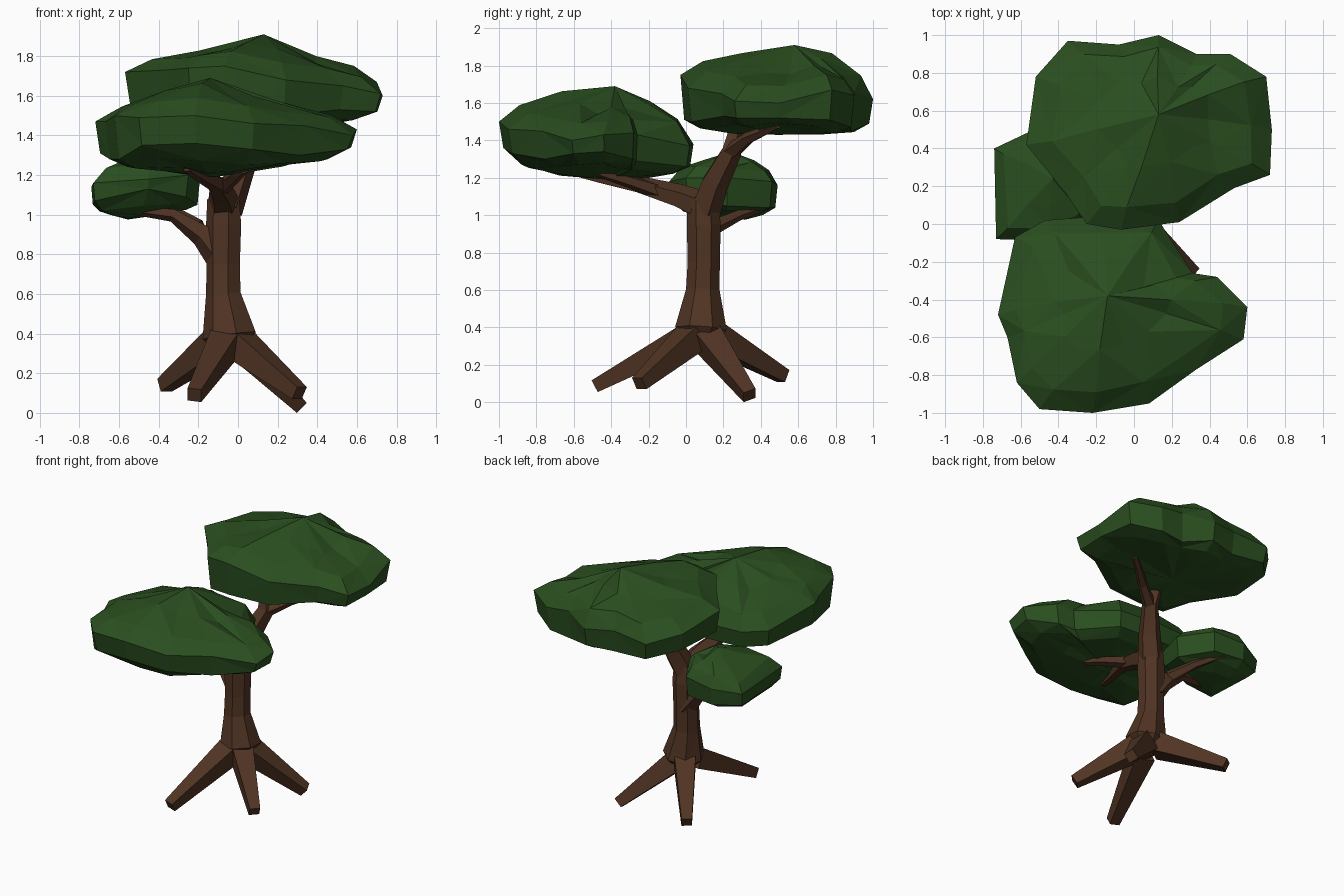
import bpy, math, random
from mathutils import Vector

random.seed(4)


def material(name, color):
    m = bpy.data.materials.new(name)
    m.diffuse_color = (*color, 1)
    return m


BARK = material("brown bark", (0.08, 0.034, 0.017))
LEAF = material("green leaves", (0.023, 0.077, 0.014))


def make_object(name, verts, faces, mat):
    me = bpy.data.meshes.new(name)
    me.from_pydata([tuple(v) for v in verts], [], faces)
    me.materials.append(mat)
    me.validate()
    ob = bpy.data.objects.new(name, me)
    bpy.context.collection.objects.link(ob)
    return ob


def loft(rings, start, end):
    """Join equal rings; start/end are optional pole points (None = flat cap)."""
    n = len(rings[0])
    verts = [v for r in rings for v in r]
    faces = []
    for k in range(len(rings) - 1):
        for i in range(n):
            j = (i + 1) % n
            a, b, c, d = k*n + i, k*n + j, k*n + n + j, k*n + n + i
            faces += [(a, b, c), (a, c, d)] if (i + k) % 2 else [(a, b, d), (b, c, d)]
    last = (len(rings) - 1) * n
    if start is None:
        faces += [tuple(reversed(range(n))), tuple(range(last, last + n))]
    else:
        p = len(verts)
        verts += [start, end]
        for i in range(n):
            j = (i + 1) % n
            faces += [(j, i, p), (last + i, last + j, p + 1)]
    return verts, faces


def limb(name, path, sides=5, turn=0.0):
    """Tapered tube along (x, y, z, radius) points."""
    pts = [Vector(p[:3]) for p in path]
    total = pts[-1] - pts[0]
    axis = min(range(3), key=lambda i: abs(total[i]))
    ref = Vector([float(i == axis) for i in range(3)])
    rings = []
    for i, p in enumerate(pts):
        t = (pts[min(i + 1, len(pts) - 1)] - pts[max(i - 1, 0)]).normalized()
        u = t.cross(ref).normalized()
        w = t.cross(u)
        r = path[i][3]
        rings.append([p + r * (math.cos(a) * u + math.sin(a) * w)
                      for a in (turn + math.tau * s / sides for s in range(sides))])
    return make_object(name, *loft(rings, None, None), BARK)


def canopy(name, rim, bottom, peak):
    """Faceted leaf clump; rim points are (x, y, low z, high z), counter-clockwise."""
    bottom, peak = Vector(bottom), Vector(peak)

    def ring(pole, scale, rise, col, jit):
        out = []
        for p in rim:
            q = pole.lerp(Vector((p[0], p[1], p[col])), scale)
            # the left and right shoulders slope more than the front and back
            side = Vector((p[0] - pole.x, p[1] - pole.y)).normalized()
            slope = 1 - 0.38 * abs(side.x)
            q.z = p[col] + (pole.z - p[col]) * rise * slope
            q += Vector([random.uniform(-jit, jit) for _ in range(3)])
            out.append(q)
        return out

    rings = [ring(bottom, 0.45, 0.95, 2, 0.012),
             ring(bottom, 0.78, 0.6, 2, 0.012),
             ring(bottom, 0.96, 0.0, 2, 0.0),
             ring(peak, 1.0, 0.0, 3, 0.0),
             ring(peak, 0.82, 0.47, 3, 0.013),
             ring(peak, 0.45, 0.82, 3, 0.015)]
    return make_object(name, *loft(rings, bottom, peak), LEAF)


# Trunk
limb("trunk", [(-0.03, 0.07, 0.29, 0.05), (-0.038, 0.08, 0.39, 0.142),
               (-0.07, 0.09, 0.6, 0.092), (-0.07, 0.095, 0.75, 0.088),
               (-0.068, 0.095, 0.95, 0.093), (-0.07, 0.09, 1.08, 0.085)], 7)

# Four splayed roots with square ends
for i, (x, y, z) in enumerate([(-0.22, -0.48, 0.09), (0.31, -0.25, 0.1),
                               (0.31, 0.34, 0.037), (-0.37, 0.52, 0.14)]):
    c = Vector((-0.045, 0.08, 0.39))
    d = Vector((x, y, z)) - c
    a = c + d * 0.14
    limb(f"root_{i + 1}", [(*a, 0.1), (x, y, z, 0.05)], 4, math.pi / 4)

# Front branch and its fork
limb("front_branch", [(-0.07, 0.11, 1.04, 0.085), (-0.08, -0.04, 1.1, 0.068),
                      (-0.11, -0.25, 1.16, 0.048), (-0.19, -0.45, 1.2, 0.036),
                      (-0.26, -0.63, 1.24, 0.025)])
limb("front_twig", [(-0.09, -0.15, 1.13, 0.045), (-0.03, -0.3, 1.18, 0.035),
                    (0.03, -0.47, 1.23, 0.025)])

# Back branch and its fork
limb("back_branch", [(-0.06, 0.1, 1.03, 0.088), (-0.01, 0.15, 1.17, 0.078),
                     (0.06, 0.24, 1.34, 0.058), (0.03, 0.27, 1.47, 0.042)])
limb("back_twig", [(0.05, 0.23, 1.33, 0.05), (0.2, 0.33, 1.41, 0.034),
                   (0.4, 0.49, 1.48, 0.02)])

# Left branch and its fork
limb("left_branch", [(-0.07, 0.1, 0.77, 0.085), (-0.18, 0.11, 0.9, 0.062),
                     (-0.33, 0.1, 1.0, 0.036), (-0.62, 0.06, 1.035, 0.018)])
limb("left_twig", [(-0.2, 0.13, 0.93, 0.046), (-0.3, 0.28, 1.0, 0.03),
                   (-0.42, 0.44, 1.05, 0.02)])

# Leaf clumps
canopy("back_canopy", [
    (-0.57, 0.42, 1.56, 1.72), (-0.36, 0.16, 1.54, 1.73), (-0.25, 0.0, 1.5, 1.74),
    (-0.07, -0.03, 1.51, 1.75), (0.24, 0.01, 1.5, 1.68), (0.53, 0.19, 1.53, 1.65),
    (0.72, 0.26, 1.52, 1.61), (0.73, 0.5, 1.52, 1.6), (0.70, 0.78, 1.51, 1.67),
    (0.51, 0.90, 1.47, 1.64), (0.33, 0.90, 1.45, 1.66), (0.13, 1.0, 1.49, 1.62),
    (-0.08, 0.95, 1.48, 1.64), (-0.35, 0.97, 1.5, 1.62), (-0.52, 0.78, 1.54, 1.67)],
    (0.06, 0.48, 1.43), (0.13, 0.58, 1.91))

canopy("front_canopy", [
    (-0.63, -0.07, 1.28, 1.4), (-0.47, 0.02, 1.26, 1.38), (-0.2, 0.04, 1.26, 1.38),
    (0.13, 0.02, 1.26, 1.37), (0.31, -0.26, 1.29, 1.43), (0.44, -0.28, 1.3, 1.44),
    (0.6, -0.44, 1.34, 1.43), (0.58, -0.61, 1.33, 1.4), (0.33, -0.77, 1.3, 1.45),
    (0.08, -0.95, 1.33, 1.46), (-0.22, -1.0, 1.36, 1.5), (-0.5, -0.98, 1.35, 1.49),
    (-0.62, -0.84, 1.28, 1.5), (-0.67, -0.6, 1.28, 1.47), (-0.72, -0.48, 1.31, 1.47)],
    (-0.12, -0.42, 1.19), (-0.14, -0.38, 1.69))

canopy("left_canopy", [
    (-0.73, -0.08, 1.07, 1.16), (-0.45, -0.09, 1.13, 1.18), (-0.25, 0.0, 1.09, 1.2),
    (-0.19, 0.22, 1.05, 1.2), (-0.32, 0.46, 1.04, 1.18), (-0.55, 0.49, 1.04, 1.16),
    (-0.74, 0.4, 1.05, 1.14)],
    (-0.55, 0.17, 0.98), (-0.43, 0.24, 1.34))
